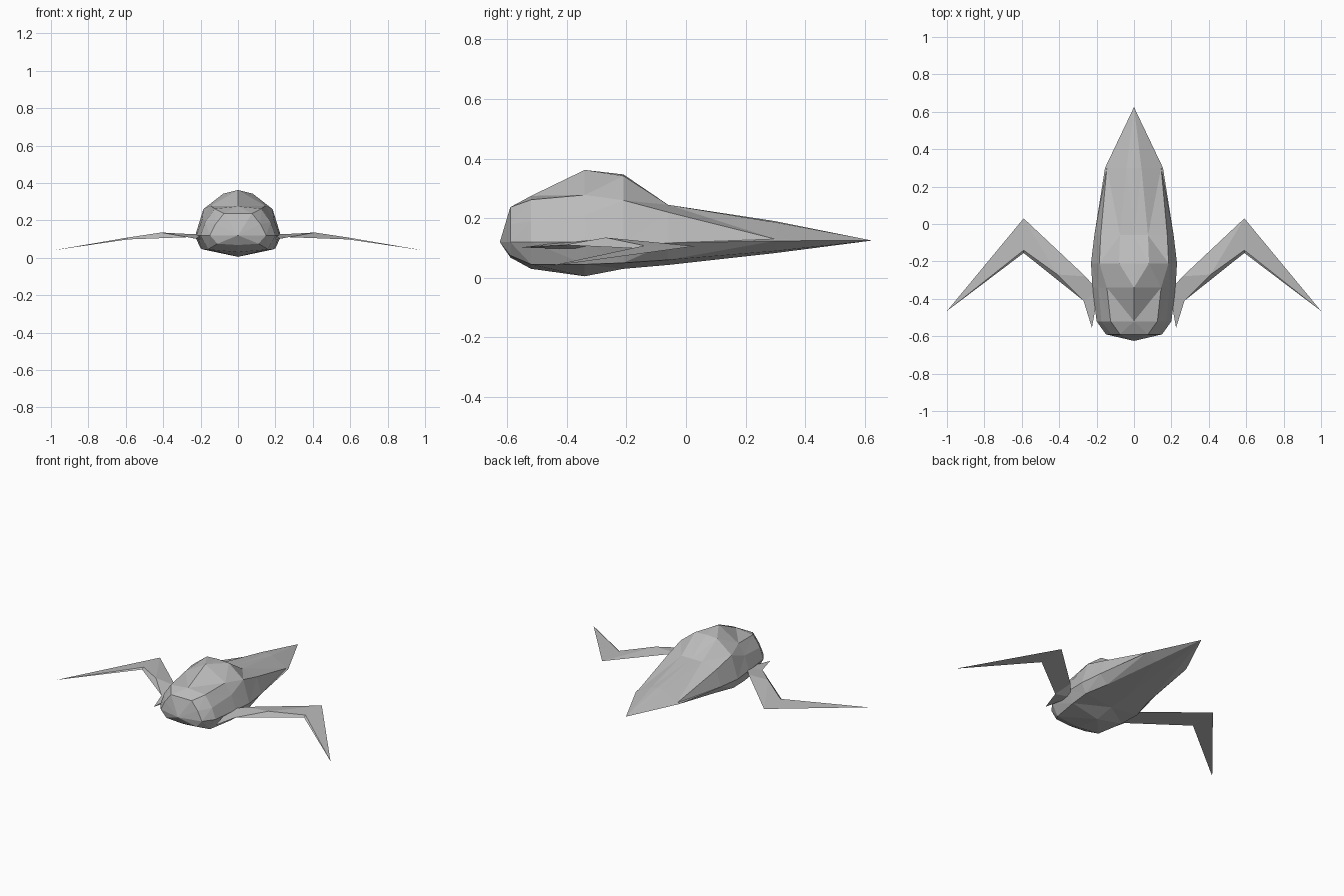
import bpy, bmesh
from mathutils import Vector

cube = bpy.data.objects.get("Cube")
if cube:
    bpy.data.objects.remove(cube)

grey = bpy.data.materials.new("plain grey")
grey.use_nodes = True
colour = (0.5, 0.5, 0.5, 1)
grey.diffuse_color = colour
grey.node_tree.nodes["Principled BSDF"].inputs["Base Color"].default_value = colour


def finish(bm, name):
    bmesh.ops.recalc_face_normals(bm, faces=bm.faces[:])
    mesh = bpy.data.meshes.new(name)
    bm.to_mesh(mesh)
    bm.free()
    mesh.materials.append(grey)
    obj = bpy.data.objects.new(name, mesh)
    bpy.context.collection.objects.link(obj)
    return obj


# Body: half cross-sections (x, z) from top to keel, lofted nose to tail
sections = [
    (-0.59, [(0, .237), (.075, .237), (.12, .18), (.15, .12), (.11, .075), (0, .068)]),
    (-0.52, [(0, .275), (.125, .262), (.175, .19), (.20, .12), (.16, .045), (0, .03)]),
    (-0.34, [(0, .362), (.145, .278), (.19, .21), (.222, .12), (.19, .045), (0, .005)]),
    (-0.21, [(0, .347), (.08, .342), (.185, .26), (.23, .115), (.20, .05), (0, .03)]),
    (-0.06, [(0, .245), (.075, .245), (.178, .22), (.212, .117), (.16, .06), (0, .043)]),
    (0.30, [(0, .19), (.04, .186), (.145, .13), (.155, .124), (.08, .09), (0, .083)]),
]
bm = bmesh.new()
rings = []
for y, half in sections:
    loop = half + [(-x, z) for x, z in half[-2:0:-1]]
    rings.append([bm.verts.new((x, y, z)) for x, z in loop])
nose = bm.verts.new((0, -0.625, .12))
tail = bm.verts.new((0, 0.625, .125))
count = len(rings[0])
for i in range(count):
    j = (i + 1) % count
    bm.faces.new((nose, rings[0][i], rings[0][j]))
    bm.faces.new((tail, rings[-1][j], rings[-1][i]))
    for a, b in zip(rings, rings[1:]):
        bm.faces.new((a[i], b[i], b[j], a[j]))
bmesh.ops.triangulate(bm, faces=bm.faces[:], quad_method='SHORT_EDGE')
finish(bm, "body")

# Wing: ridged inner panel, swept outer blade and a small spur at the root
points = {
    "root_back": (.26, -.28, .127), "elbow_back": (.59, .03, .106),
    "elbow_front": (.59, -.155, .098), "tip": (1, -.465, .038),
    "root_front": (.27, -.41, .11), "spur": (.225, -.555, .102),
    "inner": (.19, -.36, .125), "ridge": (.41, -.27, .135),
    "under": (.19, -.36, .095), "elbow_top": (.59, -.14, .108),
}
panels = [
    "root_back elbow_back ridge", "elbow_back elbow_top ridge",
    "elbow_top elbow_front root_front ridge", "root_back ridge root_front inner",
    "inner root_front spur", "under root_front spur", "inner spur under",
    "root_back inner under", "root_back under root_front",
    "root_back root_front elbow_front elbow_back",
    "elbow_back tip elbow_top", "elbow_top tip elbow_front",
    "elbow_back elbow_front tip",
]
bm = bmesh.new()
verts = {name: bm.verts.new(Vector(p)) for name, p in points.items()}
for panel in panels:
    bm.faces.new([verts[name] for name in panel.split()])
wings = finish(bm, "wings")
wings.modifiers.new("mirror", 'MIRROR').use_mirror_merge = False
